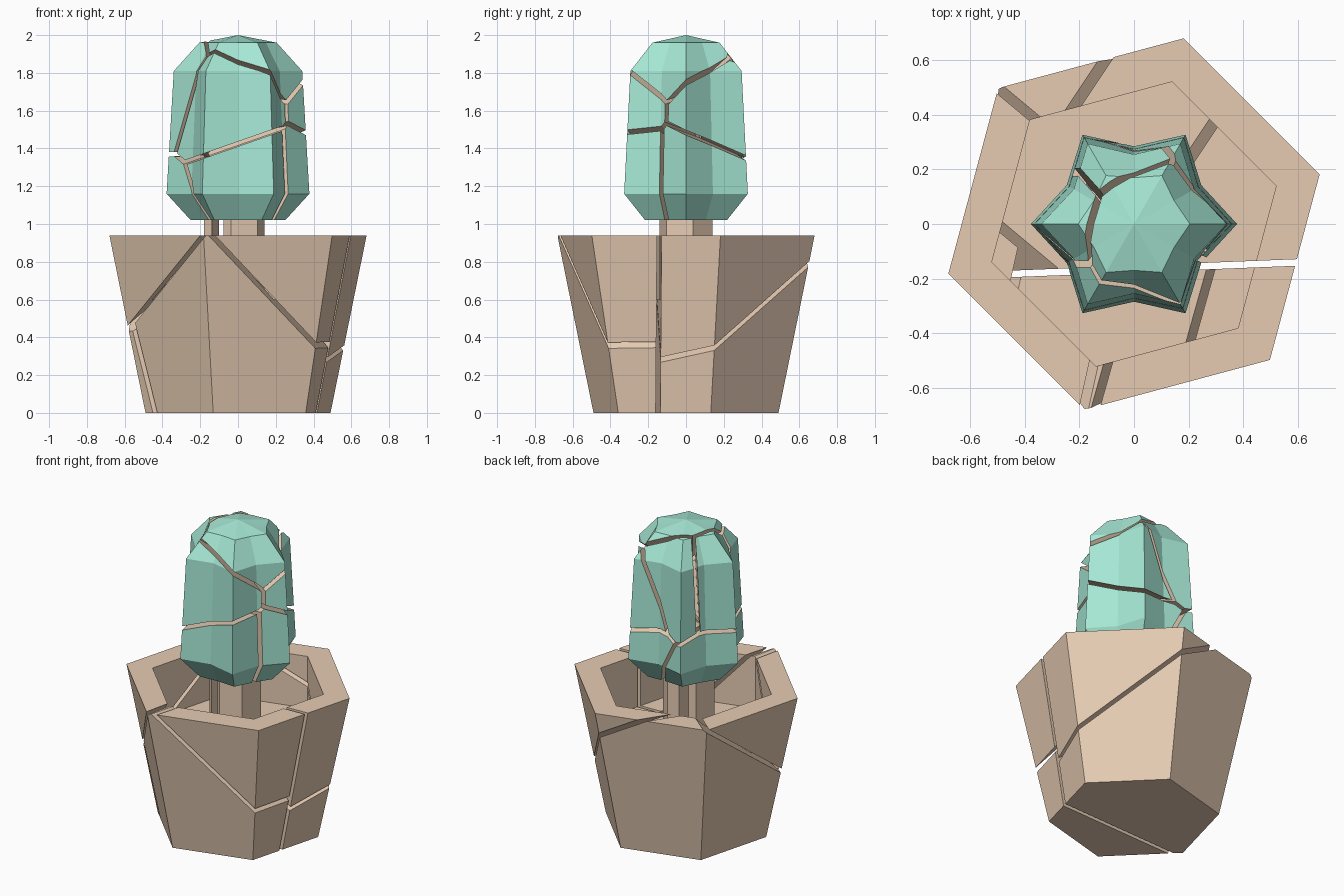
import bpy, bmesh
from math import cos, sin, radians
from mathutils import Vector

if "Cube" in bpy.data.objects:
    bpy.data.objects.remove(bpy.data.objects["Cube"])


def material(name, color):
    m = bpy.data.materials.new(name)
    m.diffuse_color = (*color, 1)
    m.use_nodes = True
    m.node_tree.nodes["Principled BSDF"].inputs["Base Color"].default_value = m.diffuse_color
    return m


CLAY = material("clay", (0.79, 0.60, 0.45))
GREEN = material("green", (0.38, 0.80, 0.66))
GAP = 0.012


def ring(bm, z, radii, start):
    n = 6 * len(radii)
    return [bm.verts.new((radii[i % len(radii)] * cos(start + i * radians(360 / n)),
                          radii[i % len(radii)] * sin(start + i * radians(360 / n)), z))
            for i in range(n)]


def lathe(profile, start, bottom_z, top_z):
    """Stack rings of (z, radii) and close both ends with a fan."""
    bm = bmesh.new()
    rings = [ring(bm, z, r, start) for z, r in profile]
    n = len(rings[0])
    for a, b in zip(rings, rings[1:]):
        for i in range(n):
            bm.faces.new((a[i], a[(i + 1) % n], b[(i + 1) % n], b[i]))
    for r, z in ((rings[0], bottom_z), (rings[-1], top_z)):
        c = bm.verts.new((0, 0, z))
        for i in range(n):
            bm.faces.new((r[i], r[(i + 1) % n], c))
    bmesh.ops.recalc_face_normals(bm, faces=bm.faces)
    return bm


def chunk(name, source, inside, planes, mats, shift=(0, 0, 0)):
    """Keep the part of source on the same side of every plane as the inside point."""
    bm = source.copy()
    inside = Vector(inside)
    for co, no in planes:
        no = no.normalized()
        if (inside - co).dot(no) > 0:
            no = -no
        cut = bmesh.ops.bisect_plane(bm, geom=bm.verts[:] + bm.edges[:] + bm.faces[:], dist=1e-5,
                                     plane_co=co - no * GAP, plane_no=no, clear_outer=True)
        edges = [e for e in cut["geom_cut"]
                 if isinstance(e, bmesh.types.BMEdge) and e.is_boundary]
        if edges:
            fill = bmesh.ops.triangle_fill(bm, edges=edges, use_beauty=True, normal=no)
            for f in fill["geom"]:
                if isinstance(f, bmesh.types.BMFace):
                    f.material_index = len(mats) - 1
    bmesh.ops.dissolve_limit(bm, angle_limit=0.01, verts=bm.verts, edges=bm.edges,
                             delimit={'MATERIAL'})
    bmesh.ops.recalc_face_normals(bm, faces=bm.faces)
    bmesh.ops.translate(bm, vec=Vector(shift), verts=bm.verts)
    me = bpy.data.meshes.new(name)
    bm.to_mesh(me)
    bm.free()
    for m in mats:
        me.materials.append(m)
    ob = bpy.data.objects.new(name, me)
    bpy.context.collection.objects.link(ob)


def plane(a, b, c):
    a, b, c = Vector(a), Vector(b), Vector(c)
    return a, (b - a).cross(c - a)


# Hexagonal pot, broken into five shards
pot = lathe([(0, [0.507]), (0.94, [0.705]), (0.94, [0.54]), (0.6, [0.54])], radians(15), 0, 0.6)
left_back = plane((-0.5, 0.5, 0.94), (-0.38, 0.40, 0.94), (-0.58, -0.155, 0.45))
left_front = plane((-0.185, -0.68, 0.94), (-0.145, -0.5, 0.94), (-0.58, -0.155, 0.45))
middle = plane((-0.5, -0.185, 0.5), (0.5, -0.145, 0.5), (0, -0.165, 0))
front_slant = plane((-0.14, -0.67, 0.94), (0.41, -0.41, 0.36), (0.53, -0.13, 0.31))
back_slant = plane((-0.1, 0.61, 0.94), (0.17, 0.65, 0.79), (0.55, 0.15, 0.35))
SHARDS = {
    "pot_front": ((-0.1, -0.45, 0.2), [middle, left_front, front_slant]),
    "pot_front_right": ((0.5, -0.4, 0.9), [middle, front_slant]),
    "pot_back_right": ((0.5, 0.3, 0.9), [middle, back_slant]),
    "pot_back": ((-0.1, 0.3, 0.2), [middle, left_back, back_slant]),
    "pot_left": ((-0.6, 0, 0.9), [left_back, left_front]),
}
for name, (inside, planes) in SHARDS.items():
    chunk(name, pot, inside, planes, [CLAY])

# Inner core between the pot and the cactus, split once
core = lathe([(0.6, [0.145]), (1.06, [0.145])], radians(15), 0.6, 1.06)
split = plane((-0.09, -0.1, 0.6), (-0.05, 0.1, 0.6), (-0.09, -0.1, 1.0))
chunk("core_right", core, (0.05, 0, 0.8), [split], [CLAY])
chunk("core_left", core, (-0.12, 0, 0.8), [split], [CLAY], (-0.04, 0, 0))

# Six-ribbed cactus, shattered around seed points
cactus = lathe([(1.02, [0.25, 0.21]), (1.16, [0.378, 0.285]), (1.81, [0.34, 0.255]),
                (1.96, [0.205, 0.17])], 0, 1.02, 2.0)
SEEDS = {
    "cactus_low_front": (0.06, -0.22, 1.22),
    "cactus_low_right": (0.18, 0.07, 1.22),
    "cactus_low_left": (-0.25, 0.10, 1.00),
    "cactus_front": (-0.08, -0.22, 1.62),
    "cactus_right": (0.20, 0.25, 1.62),
    "cactus_left": (-0.28, 0.08, 1.75),
    "cactus_back": (-0.08, 0.24, 1.74),
    "cactus_top": (0.10, -0.02, 1.95),
}
for name, seed in SEEDS.items():
    s = Vector(seed)
    cuts = [((s + Vector(o)) / 2, Vector(o) - s) for k, o in SEEDS.items() if k != name]
    chunk(name, cactus, seed, cuts, [GREEN, CLAY])

for bm in (pot, core, cactus):
    bm.free()
